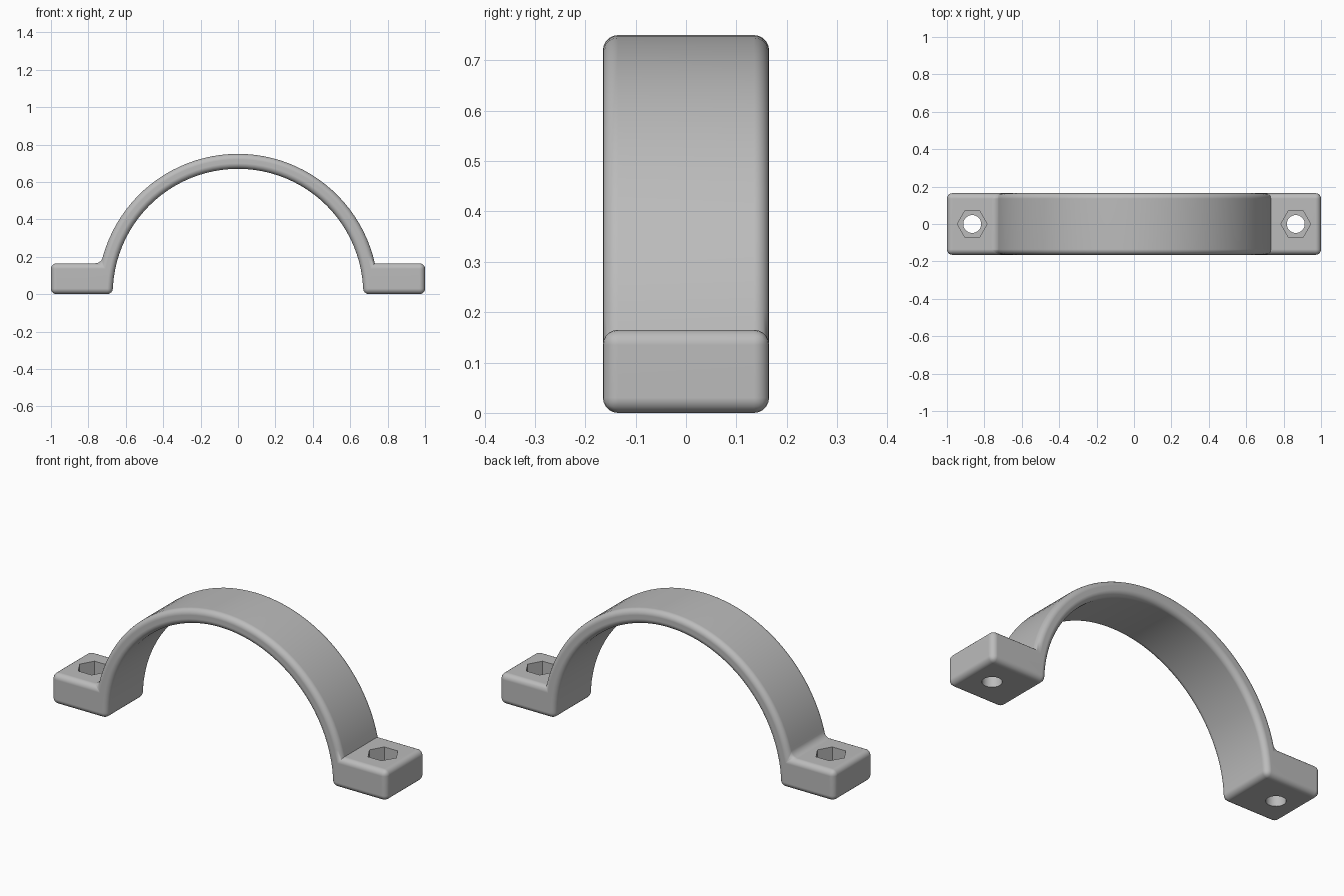
import bpy, bmesh, math

cube = bpy.data.objects.get("Cube")
if cube:
    bpy.data.objects.remove(cube, do_unlink=True)

OUTER, INNER = 0.75, 0.67      # arch radii
HALF_DEPTH, FOOT_H = 0.165, 0.165
ROUND = 0.03
BOLT_X = 0.865

grey = bpy.data.materials.new("plain grey")
grey.use_nodes = True
grey.diffuse_color = (0.5, 0.5, 0.5, 1)
grey.node_tree.nodes["Principled BSDF"].inputs["Base Color"].default_value = (0.5, 0.5, 0.5, 1)


def arc(radius, start, end, steps):
    angles = [start + (end - start) * i / steps for i in range(steps + 1)]
    return [(radius * math.cos(a), radius * math.sin(a)) for a in angles]


def cutter(name, x, radius, sides, z_low, z_high):
    bpy.ops.mesh.primitive_cylinder_add(
        vertices=sides, radius=radius, depth=z_high - z_low,
        location=(x, 0, (z_low + z_high) / 2), rotation=(0, 0, math.pi / 2))
    obj = bpy.context.object
    obj.name = name
    obj.hide_render = True
    obj.data.materials.append(grey)
    return obj


# Clamp outline: inner arch, left-hand foot, outer arch, other foot
lift = math.asin(FOOT_H / OUTER)
inner = arc(INNER, math.pi, 0, 48)
outer = arc(OUTER, lift, math.pi - lift, 44)
outline = inner + [(1, 0), (1, FOOT_H)] + outer + [(-1, FOOT_H), (-1, 0)]

bm = bmesh.new()
front = [bm.verts.new((x, -HALF_DEPTH, z)) for x, z in outline]
back = [bm.verts.new((x, HALF_DEPTH, z)) for x, z in outline]
bm.faces.new(front)
bm.faces.new(back[::-1])
for i in range(len(outline)):
    j = (i + 1) % len(outline)
    bm.faces.new((front[j], front[i], back[i], back[j]))
bmesh.ops.recalc_face_normals(bm, faces=bm.faces)

# Round the rims, the foot corners and one foot's inside corner
weight = bm.edges.layers.float.new("bevel_weight_edge")
for e in bm.edges:
    a, b = e.verts
    rim = abs(a.co.y - b.co.y) < 0.01
    sharp = e.calc_face_angle() > math.radians(40)
    crease = abs(abs(a.co.x) - OUTER * math.cos(lift)) < 0.001
    if rim or (sharp and not (crease and a.co.x > 0)):
        e[weight] = 1.0
mesh = bpy.data.meshes.new("pipe_clamp")
bm.to_mesh(mesh)
bm.free()
mesh.materials.append(grey)
clamp = bpy.data.objects.new("pipe_clamp", mesh)
bpy.context.collection.objects.link(clamp)

bevel = clamp.modifiers.new("rounding", "BEVEL")
bevel.limit_method = "WEIGHT"
bevel.width = ROUND
bevel.segments = 5
bevel.use_clamp_overlap = False

# Hexagonal nut pockets and round bolt holes
cutters = []
for side, x in (("left", BOLT_X), ("right", -BOLT_X)):
    cutters.append(cutter(side + "_nut_pocket", x, 0.08, 6, 0.08, 0.3))
    cutters.append(cutter(side + "_bolt_hole", x, 0.048, 32, -0.1, 0.3))
for c in cutters:
    cut = clamp.modifiers.new(c.name, "BOOLEAN")
    cut.operation = "DIFFERENCE"
    cut.solver = "EXACT"
    cut.object = c

# Fix the shape, then smooth the curved surfaces
bpy.ops.object.select_all(action="DESELECT")
clamp.select_set(True)
bpy.context.view_layer.objects.active = clamp
for m in list(clamp.modifiers):
    bpy.ops.object.modifier_apply(modifier=m.name)
for c in cutters:
    bpy.data.objects.remove(c, do_unlink=True)
bpy.ops.object.shade_smooth_by_angle(angle=math.radians(35))
normals = clamp.modifiers.new("even shading", "WEIGHTED_NORMAL")
normals.keep_sharp = True
